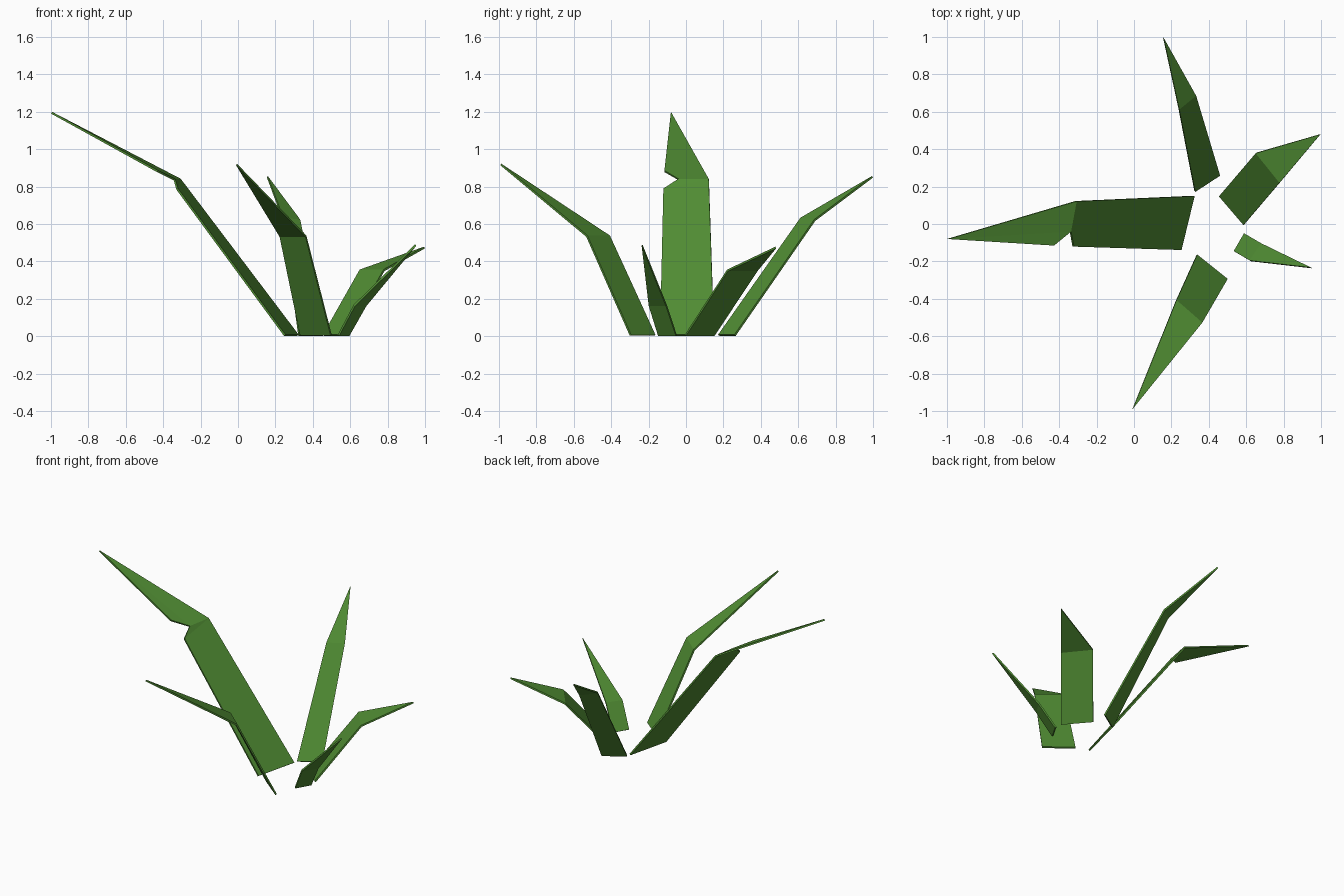
import bpy
import bmesh

if "Cube" in bpy.data.objects:
    bpy.data.objects.remove(bpy.data.objects["Cube"])

green = bpy.data.materials.new("leaf green")
green.diffuse_color = (0.08, 0.262, 0.033, 1)
green.use_nodes = True
green.node_tree.nodes["Principled BSDF"].inputs["Base Color"].default_value = green.diffuse_color

BASE_Z = 0.005
THICK = 0.011


def blade(name, base, mid, tip, notch=None):
    """Folded leaf: a lower strip from base edge to mid edge, then a pointed end.
    notch = (below, inner, above): a bite taken out of the second side."""
    bm = bmesh.new()
    a, b = [bm.verts.new((x, y, BASE_Z)) for x, y in base]
    e, c = [bm.verts.new(p) for p in mid]
    t = bm.verts.new(tip)
    if notch:
        inner, above = [bm.verts.new(p) for p in notch]
        faces = [(a, b, c, e), (c, inner, e), (e, inner, t), (inner, above, t)]
    else:
        faces = [(a, b, c, e), (e, c, t)]
    for f in faces:
        bm.faces.new(f)
    bmesh.ops.recalc_face_normals(bm, faces=bm.faces)
    me = bpy.data.meshes.new(name)
    bm.to_mesh(me)
    bm.free()
    me.materials.append(green)
    ob = bpy.data.objects.new(name, me)
    bpy.context.collection.objects.link(ob)
    # thin sheet thickness
    mod = ob.modifiers.new("thickness", "SOLIDIFY")
    mod.thickness = THICK
    mod.offset = 0
    return ob


# large left leaf with a torn notch at the fold
blade("large_left_leaf", [(0.32, 0.15), (0.25, -0.138)],
      [(-0.31, 0.122, 0.838), (-0.325, -0.12, 0.787)], (-0.997, -0.08, 1.195),
      notch=[(-0.34, -0.04, 0.838), (-0.43, -0.115, 0.882)])

# back leaf
blade("back_leaf", [(0.325, 0.175), (0.458, 0.262)],
      [(0.24, 0.615, 0.63), (0.33, 0.688, 0.62)], (0.157, 0.997, 0.852))

# right leaf
blade("right_leaf", [(0.457, 0.15), (0.588, -0.003)],
      [(0.653, 0.38, 0.352), (0.78, 0.222, 0.352)], (0.997, 0.48, 0.474))

# small leaf
blade("small_leaf", [(0.537, -0.147), (0.592, -0.052)],
      [(0.622, -0.197, 0.165), (0.683, -0.105, 0.165)], (0.95, -0.235, 0.487))

# front leaf
blade("front_leaf", [(0.335, -0.167), (0.498, -0.297)],
      [(0.225, -0.41, 0.535), (0.363, -0.53, 0.535)], (-0.008, -0.99, 0.918))
